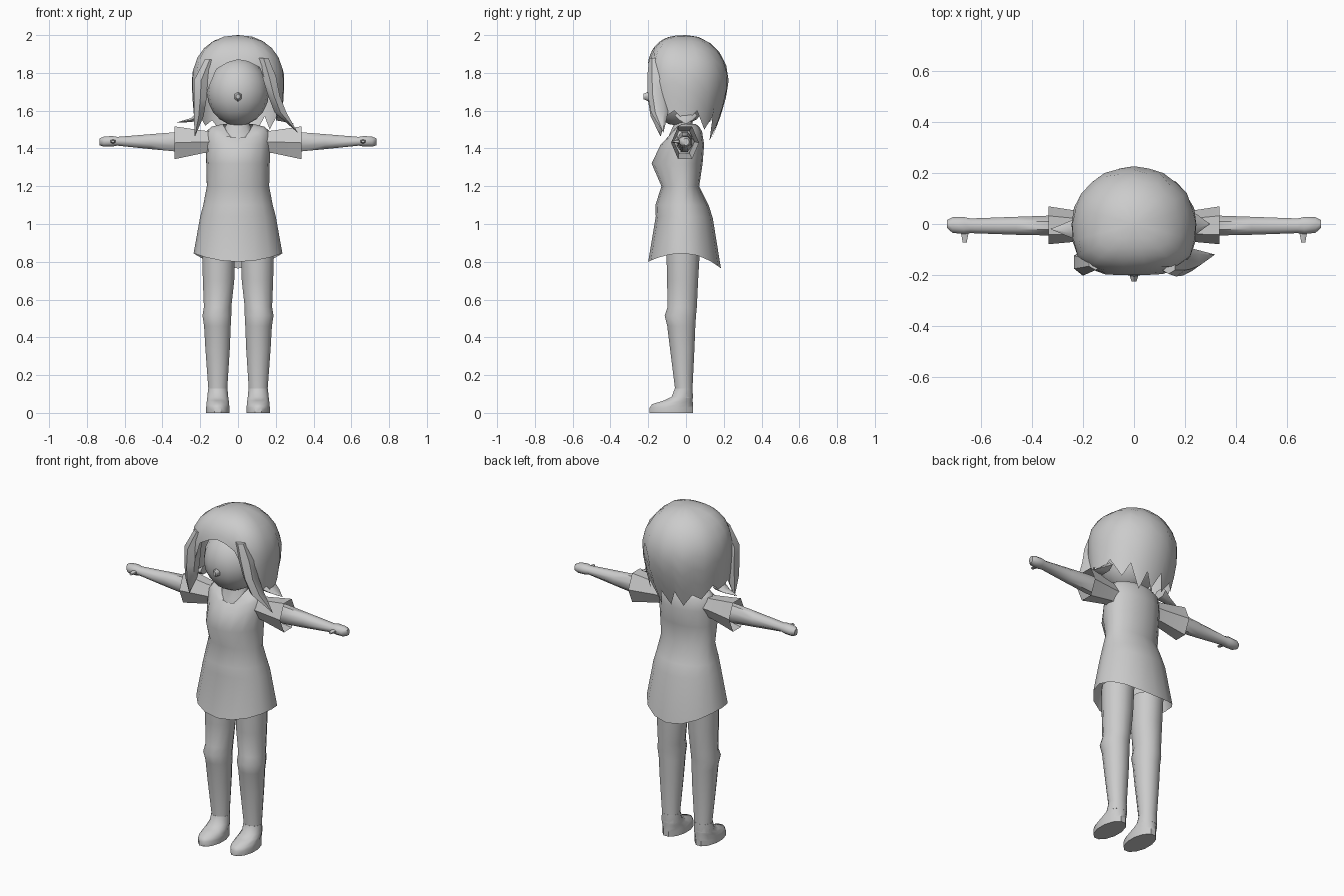
import bpy, bmesh, math
from mathutils import Vector

grey = bpy.data.materials.new("plain_grey")
grey.diffuse_color = (0.6, 0.6, 0.6, 1)


def finish(name, bm, angle=50, mirror=False):
    """Turn a bmesh into a smooth-shaded object, optionally mirrored in x."""
    bmesh.ops.remove_doubles(bm, verts=bm.verts, dist=0.0005)
    bmesh.ops.recalc_face_normals(bm, faces=bm.faces)
    me = bpy.data.meshes.new(name)
    bm.to_mesh(me)
    bm.free()
    me.shade_smooth()
    me.set_sharp_from_angle(angle=math.radians(angle))
    me.materials.append(grey)
    ob = bpy.data.objects.new(name, me)
    bpy.context.collection.objects.link(ob)
    if mirror:
        mod = ob.modifiers.new("mirror", 'MIRROR')
        mod.use_mirror_merge = False
    return ob


def skin(bm, rows, caps=()):
    """Bridge closed rows of points; caps lists the row indices to fill."""
    vs = [[bm.verts.new(p) for p in r] for r in rows]
    n = len(rows[0])
    for a, b in zip(vs, vs[1:]):
        for i in range(n):
            j = (i + 1) % n
            bm.faces.new((a[i], a[j], b[j], b[i]))
    for c in caps:
        bm.faces.new(vs[c])


def loft(name, rings, n=10, axis='z', caps=(0, -1), mirror=False, angle=50):
    """Rings are (x, y, z, radius_a, radius_b), lying across the axis."""
    rows = []
    for x, y, z, ra, rb in rings:
        row = []
        for i in range(n):
            t = 2 * math.pi * (i + 0.5) / n
            c, s = ra * math.cos(t), rb * math.sin(t)
            row.append((x + c, y + s, z) if axis == 'z' else (x, y + s, z + c))
        rows.append(row)
    bm = bmesh.new()
    skin(bm, rows, caps)
    return finish(name, bm, angle, mirror)


# Dress: z, half width, front y, back y, front droop, back droop
DRESS = [(0.845, 0.235, -0.20, 0.185, 0.045, 0.08),
         (1.04, 0.20, -0.16, 0.142, 0, 0.01),
         (1.10, 0.184, -0.162, 0.12, 0, 0),
         (1.20, 0.165, -0.13, 0.07, 0, 0),
         (1.32, 0.168, -0.182, 0.088, 0, 0),
         (1.42, 0.172, -0.135, 0.096, 0, 0),
         (1.49, 0.168, -0.11, 0.085, 0.045, 0),
         (1.515, 0.14, -0.10, 0.07, 0.06, 0),
         (1.53, 0.08, -0.095, 0.05, 0.09, 0)]
rows = []
for z, hx, yf, yb, df, db in DRESS:
    row = []
    for i in range(16):
        t = 2 * math.pi * i / 16
        c, s = math.cos(t), math.sin(t)
        mid = -0.015
        y = mid + (yb - mid) * s if s > 0 else mid + (mid - yf) * s
        row.append((hx * c, y, z - (db if s > 0 else df) * s * s))
    rows.append(row)
bm = bmesh.new()
skin(bm, rows)
finish("dress", bm)

# Neck and upper chest
loft("neck", [(0, -0.02, 1.40, 0.11, 0.085), (0, -0.02, 1.47, 0.10, 0.07),
              (0, -0.015, 1.525, 0.065, 0.05), (0, -0.02, 1.60, 0.055, 0.05)])

# Flared sleeves, open at the cuff
loft("sleeve", [(0.13, -0.01, 1.435, 0.065, 0.052), (0.18, -0.01, 1.435, 0.068, 0.055),
                (0.335, -0.005, 1.43, 0.10, 0.074)], 6, 'x', (0,), True, 40)
# shift handled by ring phase: hexagon has flat top and bottom

# Arms with mitten hands
loft("arm", [(0.18, -0.008, 1.435, 0.058, 0.045), (0.33, -0.006, 1.435, 0.055, 0.042),
             (0.46, -0.007, 1.436, 0.043, 0.038), (0.64, -0.007, 1.438, 0.025, 0.031),
             (0.665, -0.006, 1.438, 0.030, 0.036), (0.71, -0.004, 1.436, 0.029, 0.033),
             (0.732, 0, 1.435, 0.020, 0.016)], 8, 'x', (0, -1), True)
bm = bmesh.new()
bmesh.ops.create_cone(bm, cap_ends=True, segments=6, radius1=0.022, radius2=0.009, depth=0.06)
for v in bm.verts:
    v.co = Vector((0.662 + v.co.x, -0.042 - v.co.z, 1.437 + v.co.y * 0.7))
finish("thumb", bm, 50, True)

# Legs with a slight ridge at the knee
loft("leg", [(0.103, -0.015, 0.87, 0.09, 0.092), (0.103, -0.018, 0.70, 0.086, 0.085),
             (0.108, -0.02, 0.56, 0.075, 0.08), (0.112, -0.03, 0.515, 0.079, 0.086),
             (0.109, -0.025, 0.46, 0.073, 0.077), (0.108, -0.02, 0.34, 0.067, 0.067),
             (0.107, -0.012, 0.13, 0.052, 0.048), (0.107, -0.012, 0.08, 0.054, 0.05)],
     12, mirror=True)

# Shoes with a flat sole
loft("shoe", [(0.107, -0.078, 0.0, 0.064, 0.118), (0.107, -0.078, 0.028, 0.064, 0.118),
              (0.107, -0.072, 0.046, 0.062, 0.112), (0.107, -0.04, 0.066, 0.06, 0.078),
              (0.107, -0.02, 0.085, 0.057, 0.058), (0.107, -0.012, 0.13, 0.053, 0.049)],
     12, mirror=True, angle=45)

# Head
bm = bmesh.new()
bmesh.ops.create_uvsphere(bm, u_segments=16, v_segments=10, radius=1)
for v in bm.verts:
    v.co = Vector((v.co.x * 0.165, -0.04 + v.co.y * 0.165, 1.70 + v.co.z * 0.18))
finish("head", bm)

# Nose
bm = bmesh.new()
bmesh.ops.create_cone(bm, cap_ends=True, segments=6, radius1=0.036, radius2=0.014, depth=0.05)
for v in bm.verts:
    v.co = Vector((v.co.x * 0.8, -0.20 - v.co.z, 1.675 + v.co.y))
finish("nose", bm, 60)

# Hair shell: hem height for each 15 degree step from the front round to the back
RIGHT = [1.87, 1.86, 1.83, 1.70, 1.56, 1.60, 1.54, 1.60, 1.50, 1.57, 1.44, 1.54, 1.46]
LEFT = [1.56, 1.47, 1.55, 1.52, 1.60, 1.55, 1.59, 1.54, 1.68, 1.82, 1.855]
hems = RIGHT + LEFT
ROWS = 8
rows = []
for k in range(ROWS + 1):
    f = 1 - math.cos(math.pi / 2 * k / ROWS)
    row = []
    for i, zb in enumerate(hems):
        a = 2 * math.pi * i / len(hems)
        s, c = math.sin(a), math.cos(a)
        front = c > 0.01
        p, ry = (2.8, 0.208) if front else (2.0, 0.226)
        r = ((abs(s) / 0.245) ** p + (abs(c) / ry) ** p) ** (-1 / p)
        z = 2.0 - (2.0 - zb) * f
        h = (z - 1.76) / 0.24
        if h > 0:
            q = 2.0 + 0.7 * max(0, c)
            r *= max(0, 1 - h ** q) ** (1 / q)
        else:
            r *= 1 - (0.1 + 0.3 * max(0, -c)) * ((1.76 - z) / 0.31) ** 1.5
        row.append((r * s, -r * c, z))
    rows.append(row)
bm = bmesh.new()
skin(bm, rows)
finish("hair", bm, 60)

# Long locks framing the face
loft("right_lock", [(0.135, -0.165, 1.88, 0.03, 0.03), (0.165, -0.155, 1.78, 0.042, 0.05),
                    (0.19, -0.15, 1.68, 0.036, 0.052), (0.225, -0.14, 1.59, 0.036, 0.045),
                    (0.315, -0.12, 1.485, 0.001, 0.001)], 6)
loft("left_lock", [(-0.15, -0.15, 1.87, 0.03, 0.03), (-0.195, -0.15, 1.76, 0.045, 0.05),
                   (-0.20, -0.15, 1.66, 0.038, 0.052), (-0.208, -0.145, 1.57, 0.03, 0.042),
                   (-0.228, -0.135, 1.465, 0.001, 0.001)], 6)

# Small wisps flicking out over the shoulders
loft("left_wisp", [(-0.20, -0.02, 1.575, 0.03, 0.05), (-0.25, -0.02, 1.55, 0.012, 0.032),
                   (-0.325, -0.02, 1.537, 0.001, 0.001)], 6, 'x')
loft("right_wisp", [(0.20, 0.0, 1.575, 0.03, 0.06), (0.25, 0.0, 1.55, 0.012, 0.035),
                    (0.295, 0.0, 1.53, 0.001, 0.001)], 6, 'x')
